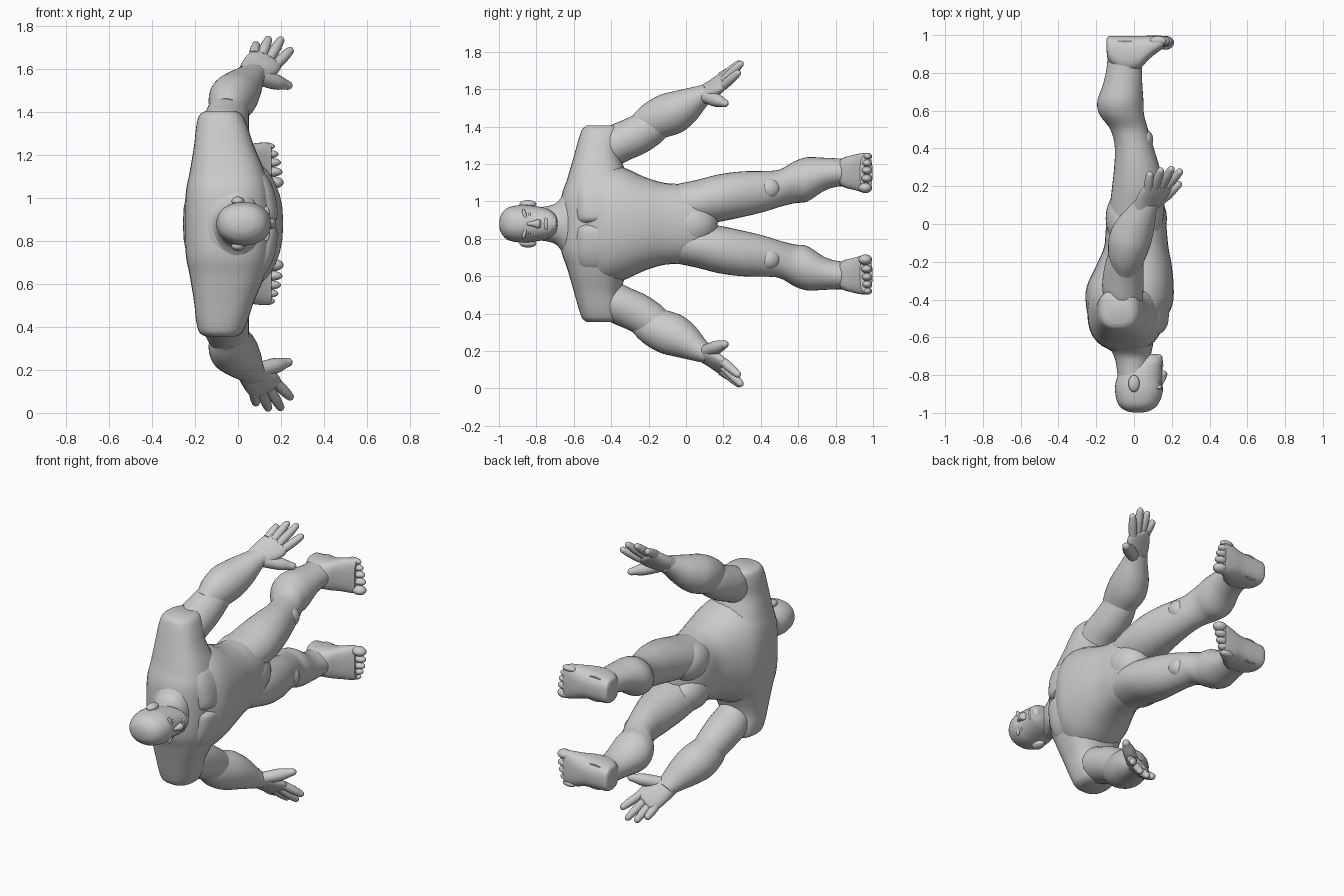
import bpy, bmesh, math
from mathutils import Vector, Matrix

MID = 0.88          # height of the body's plane of symmetry
X, Y, Z = Vector((1, 0, 0)), Vector((0, 1, 0)), Vector((0, 0, 1))


def finish(name, bm, mirror):
    bmesh.ops.recalc_face_normals(bm, faces=bm.faces)
    me = bpy.data.meshes.new(name)
    bm.to_mesh(me)
    bm.free()
    ob = bpy.data.objects.new(name, me)
    bpy.context.collection.objects.link(ob)
    ob.location.z = MID
    bpy.ops.object.select_all(action='DESELECT')
    ob.select_set(True)
    bpy.context.view_layer.objects.active = ob
    bpy.ops.object.shade_smooth_by_angle(angle=math.radians(50))
    if mirror:
        m = ob.modifiers.new("mirror", 'MIRROR')
        m.use_axis = (False, False, True)
        m.use_mirror_merge = False
    return ob


def spline(rows, sub=5):
    pts = [Vector(r) for r in rows]
    out = []
    for i in range(len(pts) - 1):
        a, b, c, d = pts[max(i - 1, 0)], pts[i], pts[i + 1], pts[min(i + 2, len(pts) - 1)]
        for k in range(sub):
            t = k / sub
            out.append(0.5 * (2 * b + (c - a) * t + (2 * a - 5 * b + 4 * c - d) * t * t
                              + (3 * b - a - 3 * c + d) * t ** 3))
    return out + [pts[-1]]


def loft(name, rows, U, V, mirror=False, p=1.0, n=32):
    """rows: x, y, z, half size along U, half size along V"""
    bm = bmesh.new()
    rings = []
    for r in spline(rows):
        ring = []
        for k in range(n):
            c, s = math.cos(math.tau * k / n), math.sin(math.tau * k / n)
            c = math.copysign(abs(c) ** p, c)
            s = math.copysign(abs(s) ** p, s)
            ring.append(bm.verts.new(Vector(r[:3]) + U * (c * r[3]) + V * (s * r[4])))
        rings.append(ring)
    for a, b in zip(rings, rings[1:]):
        for k in range(n):
            bm.faces.new((a[k], a[(k + 1) % n], b[(k + 1) % n], b[k]))
    bm.faces.new(rings[0])
    bm.faces.new(rings[-1])
    return finish(name, bm, mirror)


def ball(name, c, r, mirror=False, rot=None):
    bm = bmesh.new()
    M = Matrix.Translation(c) @ (rot or Matrix()) @ Matrix.Diagonal((*r, 1))
    bmesh.ops.create_uvsphere(bm, u_segments=24, v_segments=14, radius=1, matrix=M)
    return finish(name, bm, mirror)


def finger(name, a, b, r0, r1):
    a, b = Vector(a), Vector(b)
    d = (b - a).normalized()
    u = d.cross(Y).normalized()
    rows = [(*a.lerp(b, t), w, w) for t, w in
            ((0, r0), (.5, r0), (.8, r1), (.93, r1 * .8), (1, r1 * .25))]
    loft(name, rows, u, d.cross(u), True, n=14)


# Torso and shoulder girdle
loft("torso", [(-.03, -.68, 0, .08, .10), (-.05, -.61, 0, .15, .25), (-.035, -.5, 0, .205, .31),
               (-.025, -.42, 0, .23, .32), (-.02, -.33, 0, .23, .30), (0, -.22, 0, .20, .25),
               (.012, -.12, 0, .17, .22), (.012, -.02, 0, .16, .21), (.02, .06, 0, .14, .18),
               (.025, .12, 0, .10, .11), (.03, .16, 0, .05, .05)], X, Z, p=.88)
half = [(-.045, -.46, .12, .20, .21), (-.05, -.47, .24, .175, .165), (-.065, -.475, .36, .14, .125),
        (-.075, -.46, .45, .12, .115), (-.08, -.45, .505, .10, .105), (-.08, -.445, .525, .07, .085)]
loft("shoulders", [(x, y, -z, a, b) for x, y, z, a, b in reversed(half)] + half, X, Y, p=.8)

# Chest plates, groin and buttocks
loft("chest_muscle", [(.06, -.47, .005, .10, .11), (.07, -.465, .04, .115, .125),
                      (.06, -.465, .15, .11, .13), (.03, -.465, .23, .10, .12),
                      (.0, -.465, .27, .07, .09)], X, Y, True, p=.7)
ball("groin", (.06, .03, 0), (.115, .14, .13))
ball("buttock", (-.055, .03, .095), (.095, .15, .11), True)

# Neck and head
loft("neck", [(0, -.82, 0, .085, .085), (-.005, -.74, 0, .09, .095), (-.01, -.69, 0, .10, .115),
              (-.02, -.64, 0, .12, .18), (-.03, -.58, 0, .13, .25)], X, Z)
loft("head", [(.02, -.998, 0, .02, .015), (.02, -.988, 0, .065, .05), (.022, -.955, 0, .105, .085),
              (.026, -.89, 0, .126, .10), (.027, -.83, 0, .122, .098), (.042, -.76, 0, .108, .086),
              (.066, -.72, 0, .086, .068), (.085, -.695, 0, .05, .042), (.09, -.688, 0, .015, .015)], X, Z, p=.92)
ball("ear", (0, -.845, .105), (.03, .045, .022), True)
loft("nose", [(.14, -.85, 0, .012, .010), (.152, -.82, 0, .016, .014),
              (.158, -.79, 0, .018, .024), (.148, -.775, 0, .01, .016)], X, Z)
ball("brow", (.132, -.862, .045), (.016, .011, .036), True, Matrix.Rotation(.25, 4, 'X'))
ball("eye", (.128, -.837, .04), (.013, .009, .02), True)
ball("lips", (.143, -.748, 0), (.013, .012, .034))
ball("chin", (.122, -.71, 0), (.03, .022, .038))

# Arms: upper arm ends in a step over the forearm
axis = Vector((.2, .85, .5)).normalized()
U = (X - axis * axis.x).normalized()
V = axis.cross(U)
loft("upper_arm", [(-.06, -.46, .37, .09, .10), (-.06, -.36, .43, .11, .105),
                   (-.055, -.27, .47, .108, .105), (-.045, -.19, .515, .098, .098),
                   (-.035, -.15, .54, .088, .088)], U, V, True)
loft("forearm", [(-.05, -.24, .51, .07, .085), (-.04, -.17, .55, .098, .105),
                 (-.02, -.08, .59, .112, .115), (.01, 0, .63, .10, .095),
                 (.045, .07, .675, .075, .065), (.07, .12, .705, .06, .045)], U, V, True)

# Hands
hand_dir = Vector((.42, .58, .55)).normalized()
W = Vector((.8, -.05, -.45))
W = (W - hand_dir * W.dot(hand_dir)).normalized()
T = hand_dir.cross(W)
loft("palm", [(.055, .09, .69, .06, .045), (.085, .135, .715, .075, .04),
              (.115, .175, .745, .082, .034), (.135, .205, .768, .076, .026),
              (.142, .214, .774, .05, .014)], W, T, True, p=.85)
for nm, a, b in (("little", (.075, .185, .785), (.085, .275, .84)),
                 ("ring", (.11, .195, .78), (.145, .295, .868)),
                 ("middle", (.145, .2, .765), (.205, .303, .866)),
                 ("index", (.175, .2, .738), (.252, .288, .815))):
    finger(nm + "_finger", a, b, .024, .02)
finger("thumb", (.10, .11, .68), (.25, .22, .64), .036, .024)

# Legs and kneecaps
loft("leg", [(.01, -.06, .10, .13, .11), (.015, .06, .115, .145, .12), (.02, .18, .138, .138, .127),
             (.015, .3, .158, .12, .122), (0, .41, .172, .102, .11), (-.025, .5, .19, .10, .10),
             (-.065, .58, .222, .118, .112), (-.072, .65, .238, .122, .118),
             (-.06, .74, .265, .104, .088), (-.052, .82, .275, .094, .075),
             (-.045, .9, .275, .094, .078), (-.045, .97, .275, .09, .078)], X, Z, True)
ball("kneecap", (.05, .445, .188), (.052, .06, .058), True)

# Feet and toes
loft("foot", [(-.145, .945, .275, .035, .05), (-.13, .925, .275, .07, .075),
              (-.06, .9, .275, .096, .085), (.02, .905, .275, .09, .09), (.08, .935, .275, .062, .10),
              (.13, .955, .272, .042, .106), (.155, .963, .27, .033, .10)], Y, Z, True, p=.75)
for i, (tip, r) in enumerate(((.212, .028), (.207, .022), (.2, .021), (.188, .02), (.172, .019))):
    z = (.192, .242, .285, .324, .36)[i]
    ball("toe", (tip - .045, .994 - r * 1.25, z), (.045, r * 1.3, r), True)
